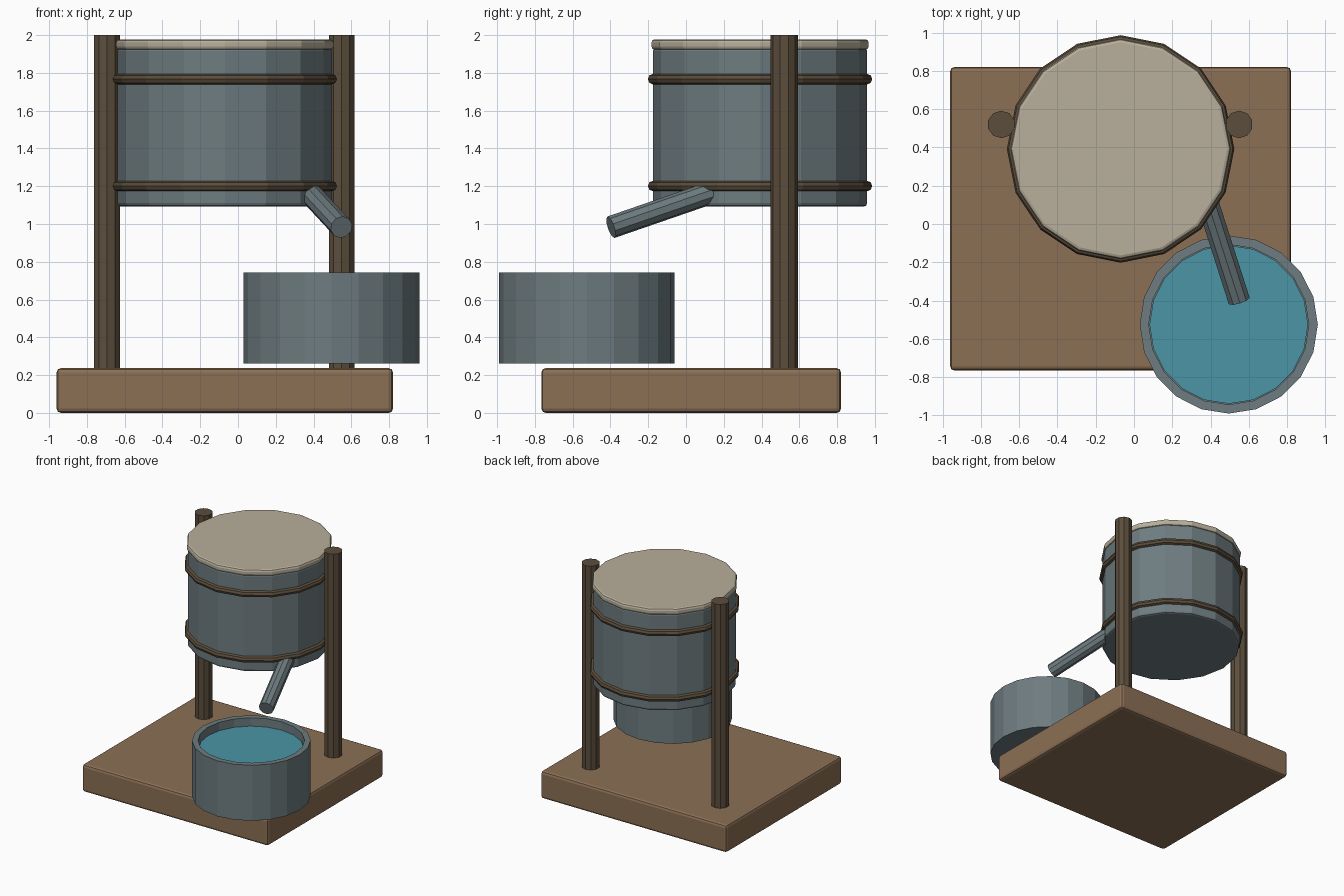
import bpy, bmesh, math
from mathutils import Vector

if "Cube" in bpy.data.objects:
    bpy.data.objects.remove(bpy.data.objects["Cube"])


def material(name, rgb):
    m = bpy.data.materials.new(name)
    m.diffuse_color = (*rgb, 1)
    m.use_nodes = True
    m.node_tree.nodes["Principled BSDF"].inputs["Base Color"].default_value = m.diffuse_color
    return m


WOOD = material("wood", (0.26, 0.16, 0.09))
DARK_WOOD = material("dark_wood", (0.105, 0.075, 0.045))
METAL = material("metal", (0.155, 0.20, 0.215))
HIDE = material("pale_lid", (0.48, 0.43, 0.33))
WATER = material("water", (0.07, 0.30, 0.38))


def finish(name, bm, mat, bevel=0, segments=2):
    bmesh.ops.recalc_face_normals(bm, faces=bm.faces)
    me = bpy.data.meshes.new(name)
    bm.to_mesh(me)
    bm.free()
    me.materials.append(mat)
    ob = bpy.data.objects.new(name, me)
    bpy.context.collection.objects.link(ob)
    if bevel:
        b = ob.modifiers.new("bevel", 'BEVEL')
        b.width, b.segments = bevel, segments
        b.limit_method, b.angle_limit = 'ANGLE', math.radians(50)
    return ob


def lathe(name, profile, sides, loc, mat, ring=False, bevel=0):
    """Spin an (r, z) profile; ring joins its ends, otherwise the ends are capped."""
    bm = bmesh.new()
    rings = []
    for r, z in profile:
        angles = [math.pi / 2 + 2 * math.pi * i / sides for i in range(sides)]
        rings.append([bm.verts.new((r * math.cos(a), r * math.sin(a), z)) for a in angles])
    pairs = list(zip(rings, rings[1:])) + ([(rings[-1], rings[0])] if ring else [])
    for lo, hi in pairs:
        for i in range(sides):
            j = (i + 1) % sides
            bm.faces.new((lo[i], lo[j], hi[j], hi[i]))
    if not ring:
        bm.faces.new(rings[0])
        bm.faces.new(rings[-1])
    ob = finish(name, bm, mat, bevel)
    ob.location = loc
    return ob


# base slab
x0, x1, y0, y1, top = -0.96, 0.82, -0.765, 0.82, 0.237
bm = bmesh.new()
bmesh.ops.create_cube(bm, size=1)
for v in bm.verts:
    v.co = Vector((x1 if v.co.x > 0 else x0, y1 if v.co.y > 0 else y0, top if v.co.z > 0 else 0))
finish("base", bm, WOOD, 0.022)

# two upright posts
for side, x in (("left", -0.693), ("right", 0.549)):
    lathe(side + "_post", [(0.072, 0.22), (0.072, 2.0)], 10, (x, 0.52, 0), DARK_WOOD)

# barrel tank, lid and hoops
cx, cy = -0.07, 0.392
lathe("tank", [(0.567, 1.092), (0.567, 1.935)], 16, (cx, cy, 0), METAL, bevel=0.018)
lathe("lid", [(0.575, 1.922), (0.575, 1.978)], 16, (cx, cy, 0), HIDE, bevel=0.018)
for label, z in (("lower", 1.201), ("upper", 1.767)):
    section = [(0.566 + 0.028 * math.cos(k * math.pi / 4), z + 0.028 * math.sin(k * math.pi / 4))
               for k in range(8)]
    lathe(label + "_hoop", section, 16, (cx, cy, 0), DARK_WOOD, ring=True)

# slanted spout, its upper end buried in the tank
tip = Vector((0.548, -0.397, 0.983))
root = tip + 0.57 * Vector((-0.32, 1, 0.345))
spout = lathe("spout", [(0.06, 0), (0.06, (tip - root).length)], 10, root, METAL)
spout.rotation_euler = (tip - root).to_track_quat('Z', 'Y').to_euler()

# catch basin and water
basin = (0.495, -0.525, 0)
lathe("basin", [(0.465, 0.262), (0.465, 0.742), (0.418, 0.742), (0.418, 0.32)], 20, basin, METAL)
lathe("water", [(0.414, 0.64), (0.414, 0.672)], 20, basin, WATER)
